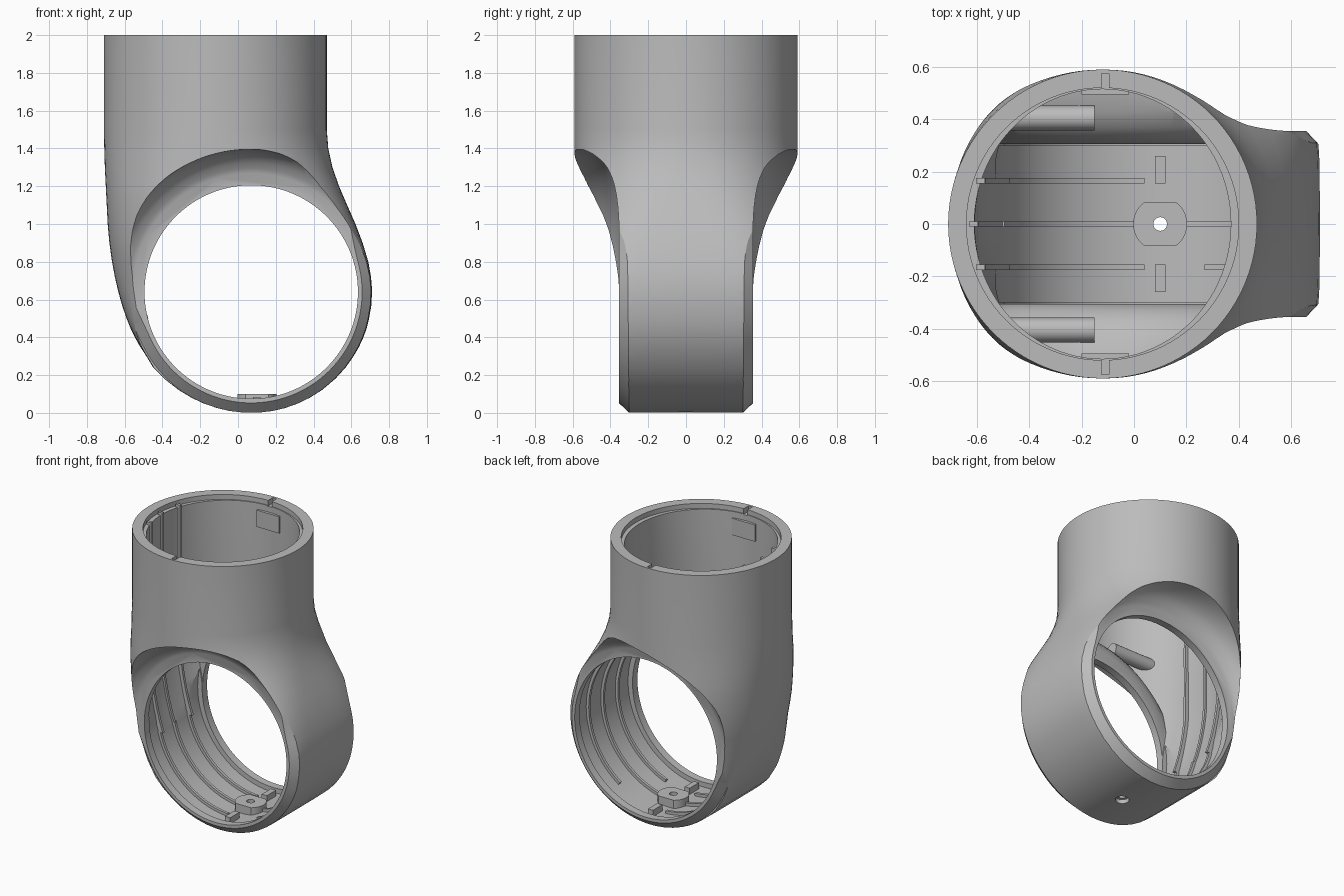
import bpy, bmesh
from math import cos, sin, pi, radians, copysign

cube = bpy.data.objects.get("Cube")
if cube:
    bpy.data.objects.remove(cube)

grey = bpy.data.materials.new("plain grey")
grey.use_nodes = True
COLOUR = (0.5, 0.5, 0.5, 1)
grey.diffuse_color = COLOUR
grey.node_tree.nodes["Principled BSDF"].inputs["Base Color"].default_value = COLOUR

CX, CZ = 0.07, 0.64      # axis of the cross ring
TUBE_X = -0.12           # axis of the upright tube


def skin(name, loops):
    """Closed solid through a run of equal point loops, capped at both ends."""
    bm = bmesh.new()
    rows = [[bm.verts.new(p) for p in loop] for loop in loops]
    n = len(rows[0])
    for a, b in zip(rows, rows[1:]):
        for i in range(n):
            bm.faces.new((a[i], a[(i + 1) % n], b[(i + 1) % n], b[i]))
    bm.faces.new(rows[0])
    bm.faces.new(rows[-1])
    bmesh.ops.recalc_face_normals(bm, faces=bm.faces)
    mesh = bpy.data.meshes.new(name)
    bm.to_mesh(mesh)
    bm.free()
    mesh.materials.append(grey)
    ob = bpy.data.objects.new(name, mesh)
    bpy.context.collection.objects.link(ob)
    return ob


def section(z, left, right, half_y, left_power=2, right_power=2, n=96):
    """Level outline whose left and right halves have their own squareness."""
    blend = min(1, max(0, (z - .3) / .6))
    mid = (left + right) / 2 * (1 - blend) + TUBE_X * blend
    points = []
    for i in range(n):
        c, s = cos(2 * pi * i / n), sin(2 * pi * i / n)
        half, power = (right - mid, right_power) if c > 0 else (mid - left, left_power)
        points.append((mid + half * copysign(abs(c) ** (2 / power), c),
                       half_y * copysign(abs(s) ** (2 / power), s), z))
    return points


def turned(name, profile, n=128):
    """Solid turned about the cross axis from (y, radius) pairs."""
    return skin(name, [[(CX + r * cos(2 * pi * i / n), y, CZ + r * sin(2 * pi * i / n))
                        for i in range(n)] for y, r in profile])


def arc(name, profile, start, end, lift=0, n=72):
    """Closed (y, radius) outline swept through part of a turn, eased outward at both ends."""
    loops = []
    for i in range(n + 1):
        a = start + (end - start) * i / n
        out = lift * (max(0, (a - 15) / 35) ** 2 + max(0, (-155 - a) / 40) ** 2)
        c, s = cos(radians(a)), sin(radians(a))
        loops.append([(CX + (r + out) * c, y, CZ + (r + out) * s) for y, r in profile])
    return skin(name, loops)


def box(name, x0, x1, y0, y1, z0, z1):
    return skin(name, [[(x0, y0, z), (x1, y0, z), (x1, y1, z), (x0, y1, z)] for z in (z0, z1)])


def rod(name, x, r, z0, z1, n=64):
    return skin(name, [[(x + r * cos(2 * pi * i / n), r * sin(2 * pi * i / n), z)
                        for i in range(n)] for z in (z0, z1)])


def cut(target, *cutters):
    for c in cutters:
        bpy.context.view_layer.objects.active = target
        m = target.modifiers.new("cut", "BOOLEAN")
        m.operation, m.solver, m.object = "DIFFERENCE", "EXACT", c
        bpy.ops.object.modifier_apply(modifier=m.name)
        bpy.data.objects.remove(c)


# Outer body: height, left edge, right edge, left and right squareness
rows = [(2, -.71, .47, 2, 2), (1.5, -.71, .47, 2, 2), (1.4, -.708, .478, 2.05, 2.05),
        (1.3, -.705, .5, 2.1, 2.2), (1.2, -.7, .535, 2.2, 2.45), (1.1, -.695, .578, 2.25, 2.9),
        (1, -.69, .622, 2.25, 3.5), (.9, -.681, .66, 2.25, 4), (.8, -.667, .69, 2.25, 4.5),
        (.72, -.652, .704, 2.25, 5), (.65, -.636, .71, 2.35, 5), (.57, -.614, .706, 2.5, 5),
        (.5, -.59, .694, 2.8, 5), (.45, -.57, .682, 3.1, 5), (.4, -.546, .664, 3.5, 5),
        (.35, -.518, .641, 4.2, 5), (.3, -.485, .612, 5, 5)]
for z in (.24, .18, .12, .08, .05, .025, .01, .001):
    half = (.64 ** 2 - (CZ - z) ** 2) ** .5
    rows.append((z, CX - half - .08 * z, CX + half, 5, 5))
body = skin("housing_body", [section(z, l, r, .59, pl, pr) for z, l, r, pl, pr in rows])

# Hollow of the tube, leaving a wall behind the flared side recesses
inner = []
for z, l, r, pl, pr in rows:
    if z >= .5:
        wall = .1 - .024 * min(1, max(0, (1.4 - z) / .5))
        inner.append((min(z, 1.985), l + wall, r - wall, pl, pr))
hollow = skin("hollow", [section(z, l, r, .515, pl, pr) for z, l, r, pl, pr in inner])
shell = [(.305, .64), (.33, .705), (.37, .75), (.43, .785), (.55, .81), (.8, .82)]
cut(hollow, *[turned("shell", [(s * y, r) for y, r in shell]) for s in (1, -1)])

# Flared side recesses and chamfers of the ring
flare = [(.356, .628), (.37, .655), (.387, .683), (.41, .709), (.44, .73),
         (.49, .747), (.54, .755), (.7, .76)]
bevel = [(.3, .64), (.37, .574), (.37, .82), (.295, .82)]
for s in (1, -1):
    cut(body, turned("recess", [(s * y, r) for y, r in flare]))
    cut(body, arc("chamfer", [(s * y, r) for y, r in bevel], -195, 50, .15))

# Tube hollow, rim step, ring bore and floor hole
rim = skin("rim", [section(z, TUBE_X - .52, TUBE_X + .52, .52) for z in (1.965, 2.1)])
bore = turned("bore", [(-.5, .565), (-.3, .565), (-.3, .6), (.3, .6), (.3, .565), (.5, .565)])
cut(body, hollow, rim, bore, rod("hole", .1, .045, -.1, .2))

# Rim notches
for s in (1, -1):
    y0, y1 = sorted((s * .5, s * .575))
    cut(body, box("notch", -.125, -.095, y0, y1, 1.96, 2.1))

parts = [body]


# Curved ribs of the ring, broken around the screw boss
def rib_outline(y):
    return [(y - .01, .58), (y + .01, .58), (y + .01, .606), (y - .01, .606)]


for label, y, end, restart in (("front", -.165, 267, 290), ("middle", 0, 264, 282),
                               ("back", .165, 267, 305)):
    parts.append(arc(label + "_left_rib", rib_outline(y), 193, end))
    parts.append(arc(label + "_right_rib", rib_outline(y), restart, 400))
    # Upright ribs of the tube
    shift = .026 if y else 0
    corners = ((-.02, -.01), (.014, -.01), (.014, .01), (-.02, .01))
    parts.append(skin(label + "_tube_rib", [
        [(row[1] + a + shift, y + b, row[0]) for a, b in corners] for row in inner]))

# Flat-sided screw boss on the ring floor
boss = rod("screw_boss", .1, .103, .03, .1)
cut(boss, box("flat", -.1, .3, .083, .2, 0, .2), box("flat", -.1, .3, -.2, -.083, 0, .2),
    rod("hole", .1, .026, -.1, .3))
parts.append(boss)

# Mirrored inner fittings
peg_outline = [(.047 * cos(i * pi / 16), .047 * sin(i * pi / 16)) for i in range(32)]
for label, s in (("back", 1), ("front", -1)):
    y0, y1 = sorted((s * .155, s * .26))
    parts.append(box(label + "_floor_tab", .08, .12, y0, y1, .03, .085))
    y0, y1 = sorted((s * .495, s * .53))
    parts.append(box(label + "_rim_plate", -.2, -.02, y0, y1, 1.8, 1.92))
    parts.append(skin(label + "_peg", [[(x, s * .405 + a, 1.4 + b) for a, b in peg_outline]
                                       for x in (-.49, -.15)]))

bpy.ops.object.select_all(action="DESELECT")
for ob in parts:
    ob.select_set(True)
bpy.context.view_layer.objects.active = body
bpy.ops.object.shade_smooth_by_angle(angle=radians(28))
